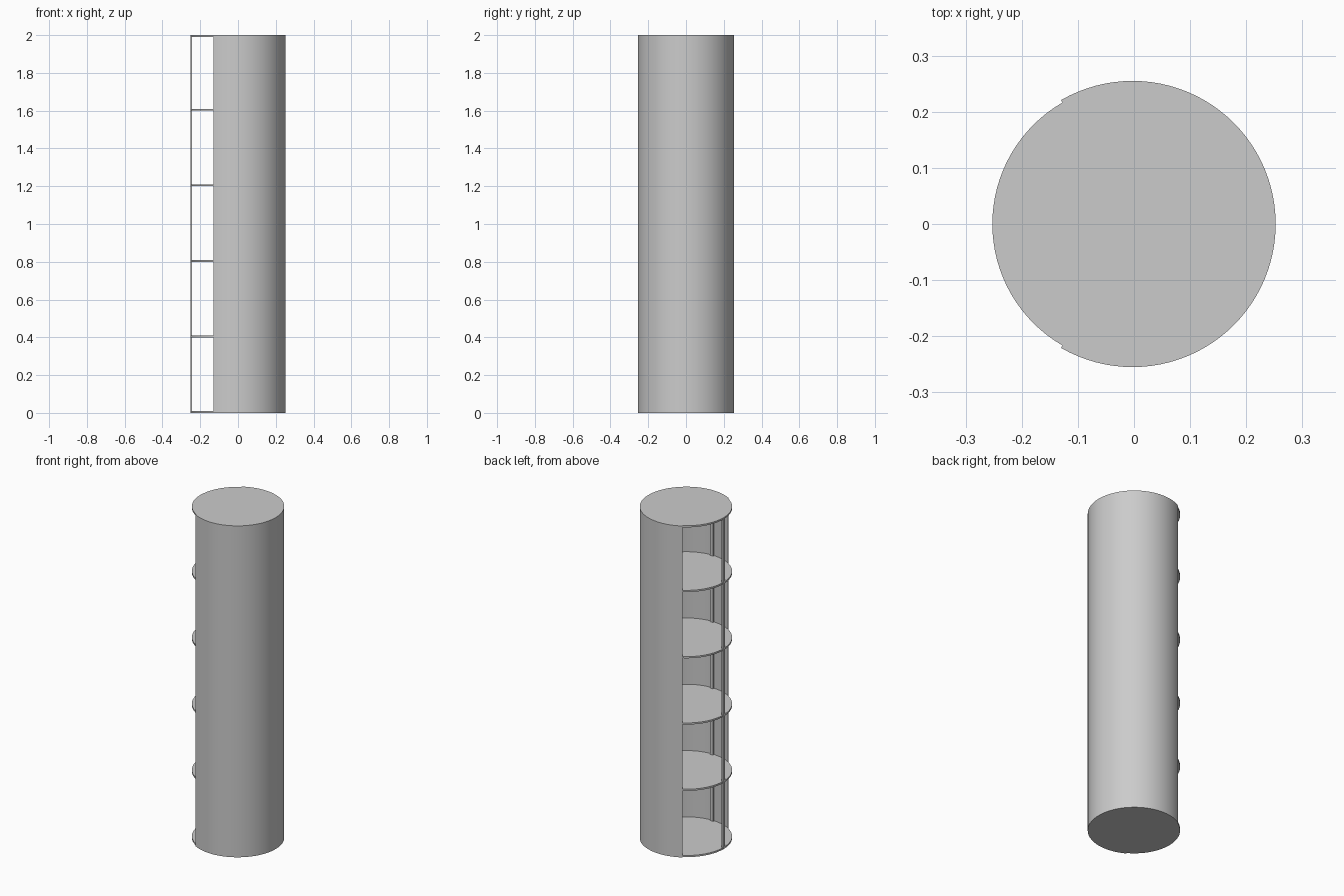
import bpy
import bmesh
from math import cos, sin, pi, radians

cube = bpy.data.objects.get("Cube")
if cube:
    bpy.data.objects.remove(cube)

SHIFT = -0.0025      # keeps the open side and the shell centred together
SHELF_R = 0.25
SHELL_R = 0.255
HEIGHT = 2.0
BOARD = 0.01

grey = bpy.data.materials.new("light_grey")
grey.use_nodes = True
colour = (0.6, 0.6, 0.6, 1)
grey.diffuse_color = colour
grey.node_tree.nodes["Principled BSDF"].inputs["Base Color"].default_value = colour


def finish(obj, name):
    obj.name = name
    obj.data.materials.append(grey)
    bpy.ops.object.select_all(action='DESELECT')
    obj.select_set(True)
    bpy.context.view_layer.objects.active = obj
    bpy.ops.object.shade_smooth_by_angle(angle=radians(30))


# Round shelves, including the base and the lid
for i in range(6):
    bottom = min(i * 0.4, HEIGHT - BOARD)
    bpy.ops.mesh.primitive_cylinder_add(
        vertices=96, radius=SHELF_R, depth=BOARD,
        location=(SHIFT, 0, bottom + BOARD / 2))
    finish(bpy.context.object, f"shelf_{i + 1}")

# Curved shell: a thin ring section swept around, open towards -x
bm = bmesh.new()
start = radians(-120)
section = [bm.verts.new((r * cos(start), r * sin(start), z))
           for r, z in ((SHELF_R, 0), (SHELL_R, 0), (SHELL_R, HEIGHT), (SHELF_R, HEIGHT))]
face = bm.faces.new(section)
swept = bmesh.ops.spin(bm, geom=[face] + face.edges[:] + section, cent=(0, 0, 0),
                       axis=(0, 0, 1), angle=radians(240), steps=64)
if not any(f.calc_center_median().y < -0.2 and len(f.verts) == 4
           and abs(f.normal.z) < 0.1 and all(v in section for v in f.verts)
           for f in bm.faces):
    bm.faces.new(section)
bmesh.ops.recalc_face_normals(bm, faces=bm.faces)
mesh = bpy.data.meshes.new("shell")
bm.to_mesh(mesh)
bm.free()
shell = bpy.data.objects.new("shell", mesh)
shell.location.x = SHIFT
bpy.context.collection.objects.link(shell)
finish(shell, "shell")

# Four flat upright posts, one on each side
for i, side in enumerate(("left", "back", "right", "front")):
    a = i * pi / 2
    r = SHELF_R - 0.005
    bpy.ops.mesh.primitive_cube_add(
        size=1, location=(SHIFT + r * cos(a), r * sin(a), HEIGHT / 2), rotation=(0, 0, a))
    post = bpy.context.object
    post.scale = (0.01, 0.02, HEIGHT)
    finish(post, f"{side}_post")
